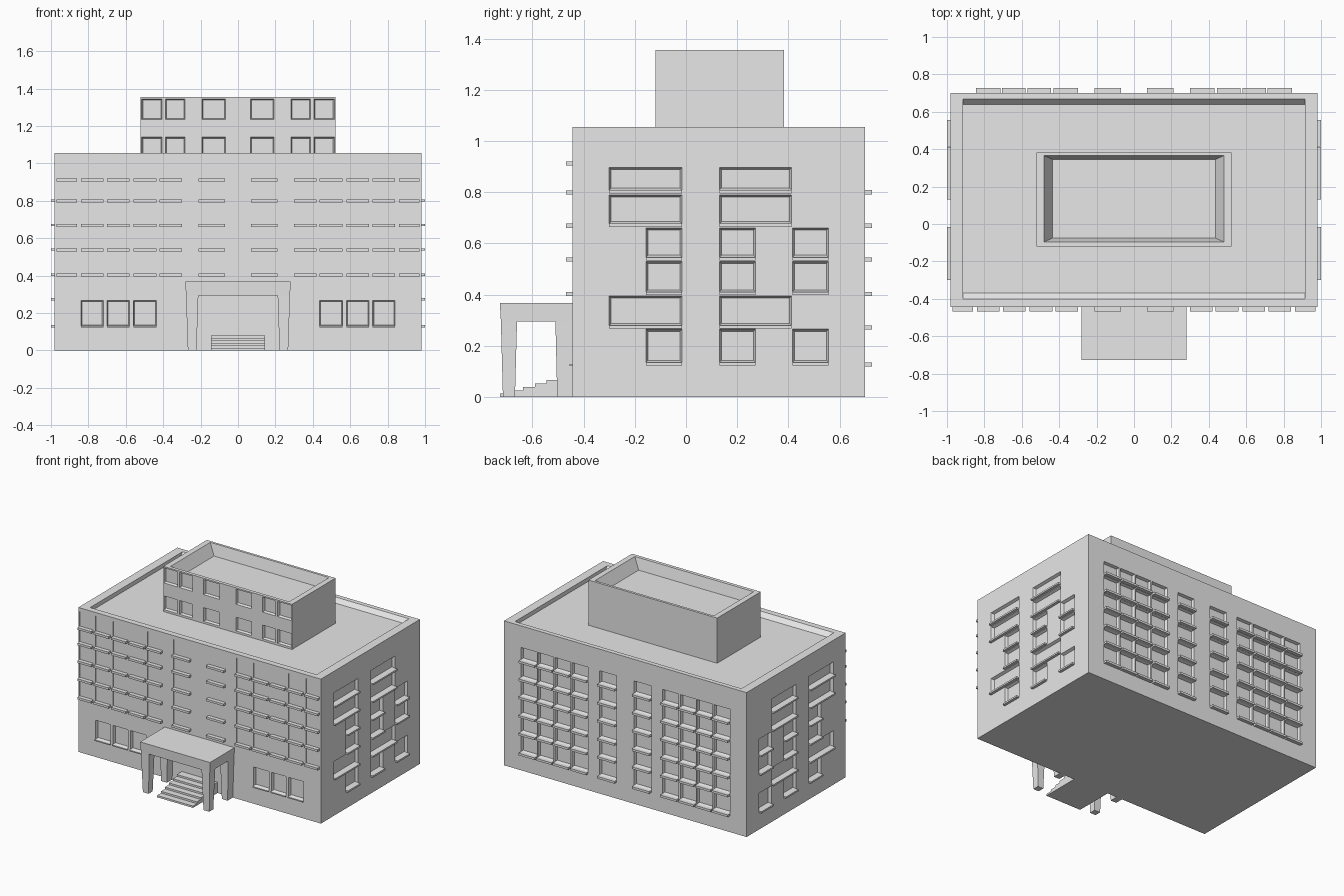
import bpy
import bmesh

cube = bpy.data.objects.get("Cube")
if cube:
    bpy.data.objects.remove(cube, do_unlink=True)

# Single plain grey finish
GREY = (0.8, 0.8, 0.8, 1.0)
concrete = bpy.data.materials.new("grey_concrete")
concrete.use_nodes = True
concrete.diffuse_color = GREY
concrete.node_tree.nodes["Principled BSDF"].inputs["Base Color"].default_value = GREY


def loft(bm, rings):
    """Bridge successive four-point rings and cap both ends."""
    loops = [[bm.verts.new(p) for p in ring] for ring in rings]
    for a, b in zip(loops, loops[1:]):
        for i in range(4):
            j = (i + 1) % 4
            bm.faces.new((a[i], a[j], b[j], b[i]))
    bm.faces.new(loops[0])
    bm.faces.new(loops[-1])


def flat(x0, x1, y0, y1, z):
    """Horizontal rectangular ring."""
    return [(x0, y0, z), (x1, y0, z), (x1, y1, z), (x0, y1, z)]


def make(name, solids):
    """Object made from a list of lofted solids."""
    bm = bmesh.new()
    for rings in solids:
        loft(bm, rings)
    bmesh.ops.recalc_face_normals(bm, faces=bm.faces)
    mesh = bpy.data.meshes.new(name)
    bm.to_mesh(mesh)
    bm.free()
    obj = bpy.data.objects.new(name, mesh)
    obj.data.materials.append(concrete)
    bpy.context.collection.objects.link(obj)
    return obj


def upright(wall, window, depth, shrink=0.0):
    """Vertical ring at a depth behind a wall; negative depth is outside."""
    axis, plane, sign = wall
    u0, u1, z0, z1 = window
    u0, u1, z0, z1 = u0 + shrink, u1 - shrink, z0 + shrink, z1 - shrink
    at = plane - sign * depth
    corners = [(u0, z0), (u1, z0), (u1, z1), (u0, z1)]
    return [(u, at, z) if axis == "y" else (at, u, z) for u, z in corners]


def recess(wall, window, depth, shrink):
    return [upright(wall, window, -0.01), upright(wall, window, 0),
            upright(wall, window, depth, shrink)]


def sill(wall, window, out, thick=0.016):
    u0, u1, z0, z1 = window
    strip = (u0, u1, z0 - thick, z0)
    return [upright(wall, strip, -out), upright(wall, strip, 0.002)]


def cut(target, solids):
    """Carve the recesses into the target and drop the cutter."""
    cutter = make("window_cutter", solids)
    cutter.hide_render = True
    mod = target.modifiers.new("windows", "BOOLEAN")
    mod.operation = "DIFFERENCE"
    mod.solver = "EXACT"
    mod.object = cutter
    bpy.context.view_layer.objects.active = target
    bpy.ops.object.modifier_apply(modifier=mod.name)
    bpy.data.objects.remove(cutter, do_unlink=True)


def mirrored(spans):
    return spans + [(-b, -a) for a, b in spans]


def grid(columns, rows):
    return [(*c, *r) for r in rows for c in columns]


# Outer walls: axis, plane, outward sign
FRONT, BACK = ("y", -0.443, -1), ("y", 0.70, 1)
SIDES = [("x", 0.98, 1), ("x", -0.98, -1)]
PENTHOUSE_FRONT = ("y", -0.12, -1)

# Floor levels shared by the back and sides, top to bottom
floors = [(0.808, 0.897), (0.677, 0.79), (0.546, 0.66),
          (0.411, 0.53), (0.28, 0.395), (0.135, 0.265)]

# Window layouts
front_columns = mirrored([(0.07, 0.21), (0.30, 0.42), (0.435, 0.56),
                          (0.58, 0.70), (0.72, 0.84), (0.86, 0.97)])
front_windows = grid(front_columns, [(0.92, 1.028), (0.807, 0.898)] + floors[1:4])
ground_windows = grid(mirrored([(0.435, 0.56), (0.58, 0.70), (0.72, 0.84)]),
                      [(0.13, 0.268)])
back_columns = mirrored([(0.07, 0.21), (0.30, 0.43), (0.445, 0.57),
                         (0.58, 0.705), (0.715, 0.845)])
back_windows = grid(back_columns, floors)
wide = [(-0.30, -0.015), (0.13, 0.413)]
narrow = [(-0.157, -0.015), (0.13, 0.272), (0.415, 0.557)]
side_windows = (grid(wide, [floors[i] for i in (0, 1, 4)])
                + grid(narrow, [floors[i] for i in (2, 3, 5)]))

# Main block with a sunken roof behind the parapet
body = make("main_block", [[
    flat(-0.98, 0.98, -0.443, 0.70, 0),
    flat(-0.98, 0.98, -0.443, 0.70, 1.055),
    flat(-0.915, 0.915, -0.40, 0.667, 1.055),
    flat(-0.915, 0.915, -0.37, 0.64, 1.025)]])
cutters = [recess(FRONT, w, 0.004, 0) for w in front_windows]
cutters += [recess(FRONT, w, 0.02, 0.006) for w in ground_windows]
cutters += [recess(BACK, w, 0.02, 0.006) for w in back_windows]
for wall in SIDES:
    cutters += [recess(wall, w, 0.02, 0.008) for w in side_windows]
cut(body, cutters)

# Window sills
make("front_sills", [sill(FRONT, w, 0.025) for w in front_windows])
make("ground_sills", [sill(FRONT, w, 0.012, 0.008) for w in ground_windows])
make("back_sills", [sill(BACK, w, 0.026) for w in back_windows])
make("side_sills", [sill(wall, w, 0.02, 0.012) for wall in SIDES for w in side_windows])

# Rooftop block with sloped parapet
penthouse = make("rooftop_block", [[
    flat(-0.52, 0.52, -0.12, 0.383, 1.02),
    flat(-0.52, 0.52, -0.12, 0.383, 1.355),
    flat(-0.48, 0.48, -0.095, 0.365, 1.355),
    flat(-0.435, 0.435, -0.075, 0.345, 1.275)]])
top_columns = mirrored([(0.067, 0.193), (0.283, 0.388), (0.405, 0.515)])
top_windows = grid(top_columns, [(1.235, 1.345), (1.04, 1.14)])
cut(penthouse, [recess(PENTHOUSE_FRONT, w, 0.018, 0.006) for w in top_windows])

# Entrance canopy and tapered legs
make("canopy", [[flat(-0.278, 0.278, -0.723, -0.44, 0.295),
                 flat(-0.282, 0.282, -0.727, -0.44, 0.368)]])
legs = []
for s in (-1, 1):
    for low, high in (((-0.715, -0.668), (-0.723, -0.66)),
                      ((-0.503, -0.442), (-0.51, -0.442))):
        legs.append([flat(s * 0.222, s * 0.268, *low, 0),
                     flat(s * 0.212, s * 0.278, *high, 0.295)])
make("canopy_legs", legs)

# Entrance stairs as stacked slabs
rise, tread = 0.0133, 0.0455
make("entrance_stairs", [
    [flat(-0.145, 0.145, -0.727 + k * tread, -0.442, k * rise),
     flat(-0.145, 0.145, -0.727 + k * tread, -0.442, (k + 1) * rise)]
    for k in range(6)])
